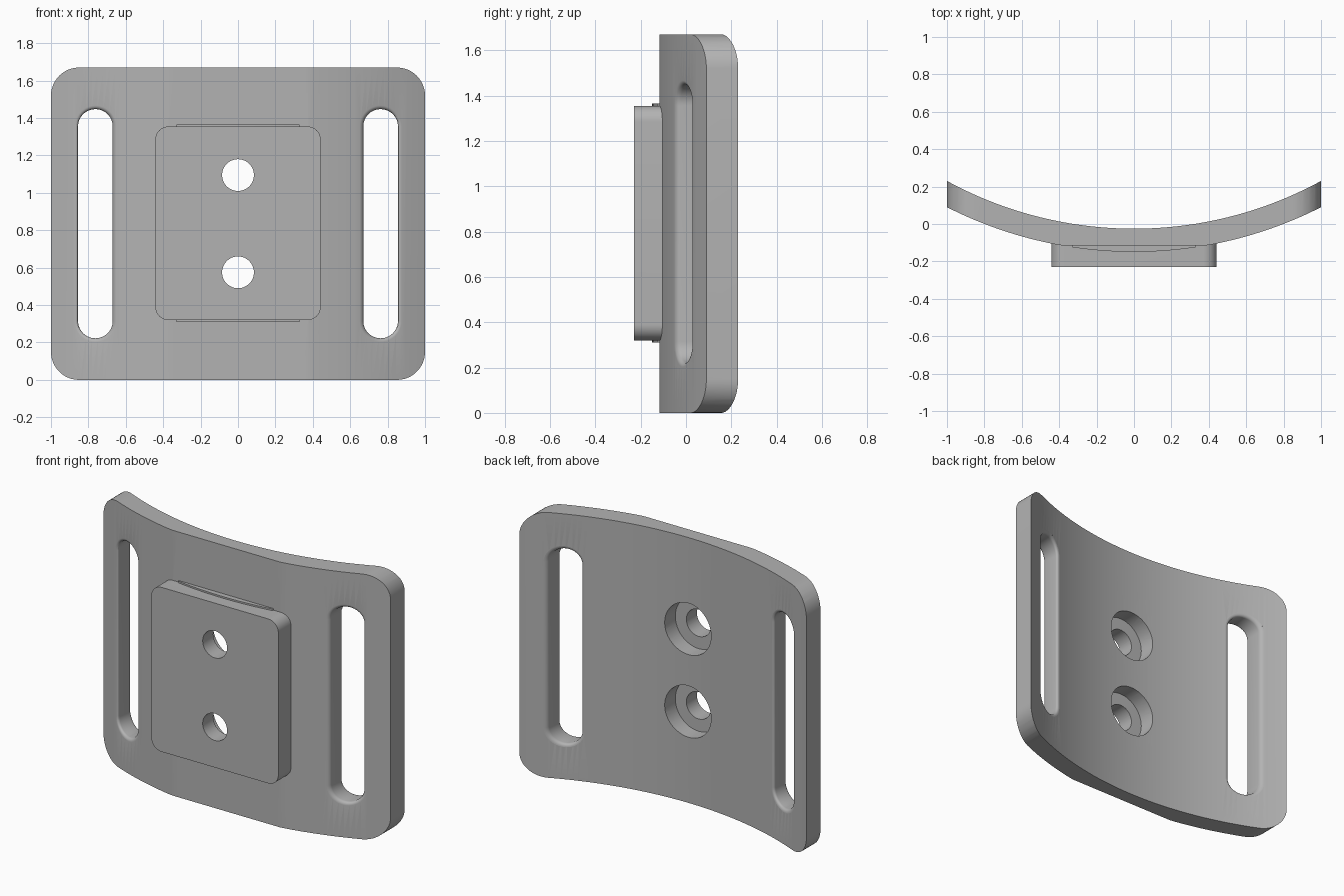
import bpy, bmesh
from math import sin, cos, pi, sqrt, radians

cube = bpy.data.objects.get("Cube")
if cube:
    bpy.data.objects.remove(cube, do_unlink=True)

HEIGHT = 1.67
MID = HEIGHT / 2
CENTRE_Y, R_BACK, R_FRONT = 2.063, 2.088, 2.212   # concentric arcs of the plate
FLAT_Y = -0.116                                    # flattened middle of the front

grey = bpy.data.materials.new("plain grey")
grey.use_nodes = True
colour = (0.45, 0.45, 0.45, 1)
grey.diffuse_color = colour
grey.node_tree.nodes["Principled BSDF"].inputs["Base Color"].default_value = colour


def arc_y(x, radius):
    return CENTRE_Y - sqrt(radius * radius - x * x)


def loft(name, loops):
    """Solid skinned through loops that have the same number of points."""
    bm = bmesh.new()
    rings = [[bm.verts.new(p) for p in loop] for loop in loops]
    n = len(rings[0])
    for a, b in zip(rings, rings[1:]):
        for i in range(n):
            j = (i + 1) % n
            bm.faces.new((a[i], a[j], b[j], b[i]))
    for ring in (rings[0], rings[-1]):
        bm.faces.new(ring)
    # split the caps so that curved ones stay well defined
    bmesh.ops.triangulate(bm, faces=[f for f in bm.faces if len(f.verts) > 4])
    bmesh.ops.recalc_face_normals(bm, faces=bm.faces)
    mesh = bpy.data.meshes.new(name)
    bm.to_mesh(mesh)
    bm.free()
    mesh.materials.append(grey)
    obj = bpy.data.objects.new(name, mesh)
    bpy.context.collection.objects.link(obj)
    return obj


def rounded(cx, cz, hw, hh, r, steps=12):
    """Rounded rectangle outline as (x, z) points."""
    pts = []
    for k, (sx, sz) in enumerate(((1, 1), (-1, 1), (-1, -1), (1, -1))):
        for i in range(steps + 1):
            a = (k + i / steps) * pi / 2
            pts.append((cx + sx * (hw - r) + r * cos(a), cz + sz * (hh - r) + r * sin(a)))
    return pts


def prism_y(name, outline, y0, y1):
    return loft(name, [[(x, y, z) for x, z in outline] for y in (y0, y1)])


def prism_z(name, outline, z0, z1):
    return loft(name, [[(x, y, z) for x, y in outline] for z in (z0, z1)])


def combine(target, other, operation):
    mod = target.modifiers.new(operation.lower(), 'BOOLEAN')
    mod.operation, mod.solver, mod.object = operation, 'EXACT', other
    bpy.context.view_layer.objects.active = target
    bpy.ops.object.modifier_apply(modifier=mod.name)
    bpy.data.objects.remove(other, do_unlink=True)


# Curved plate with a flattened front, trimmed to rounded corners
N = 64
xs = [-1 + 2 * i / N for i in range(N + 1)]
profile = [(x, max(arc_y(x, R_FRONT), FLAT_Y)) for x in xs]
profile += [(x, arc_y(x, R_BACK)) for x in reversed(xs)]
plate = prism_z("curved_strap_plate", profile, 0, HEIGHT)
combine(plate, prism_y("corner_trim", rounded(0, MID, 1, MID, 0.15), -1, 1), 'INTERSECT')

# Thin bulge left behind the pad
bx = [0.33 * (i / 12 - 1) for i in range(25)]
bulge = [(x, arc_y(x, R_FRONT)) for x in bx] + [(0.33, -0.08), (-0.33, -0.08)]
combine(plate, prism_z("bulge", bulge, 0.31, 1.365), 'UNION')

# Raised mounting pad
combine(plate, prism_y("pad", rounded(0, 0.8375, 0.442, 0.5175, 0.07), -0.23, -0.07), 'UNION')

# Strap slots whose rims are rounded over on both faces
FILLET = 0.02
for side in (-1, 1):
    levels = [(0, -0.05, FILLET)]
    turns = [i / 5 * pi / 2 for i in range(6)]
    levels += [(0, FILLET * (1 - cos(a)), FILLET * (1 - sin(a))) for a in turns]
    levels += [(1, -d, o) for _, d, o in reversed(levels)]
    loops = []
    for back, depth, grow in levels:
        w = 0.0925 + grow
        ring = rounded(side * 0.7625, MID, w, 0.6125 + grow, w - 0.0005)
        loops.append([(x, arc_y(x, R_BACK if back else R_FRONT) + depth, z) for x, z in ring])
    combine(plate, loft("slot_cutter", loops), 'DIFFERENCE')

# Screw holes, counterbored from the back
for z in (0.575, 1.095):
    for r, y0 in ((0.085, -0.5), (0.162, -0.125)):
        ring = [(r * cos(i * pi / 24), z + r * sin(i * pi / 24)) for i in range(48)]
        combine(plate, prism_y("hole_cutter", ring, y0, 0.5), 'DIFFERENCE')

for obj in bpy.context.selected_objects:
    obj.select_set(False)
plate.select_set(True)
bpy.context.view_layer.objects.active = plate
bpy.ops.object.shade_smooth_by_angle(angle=radians(25))
